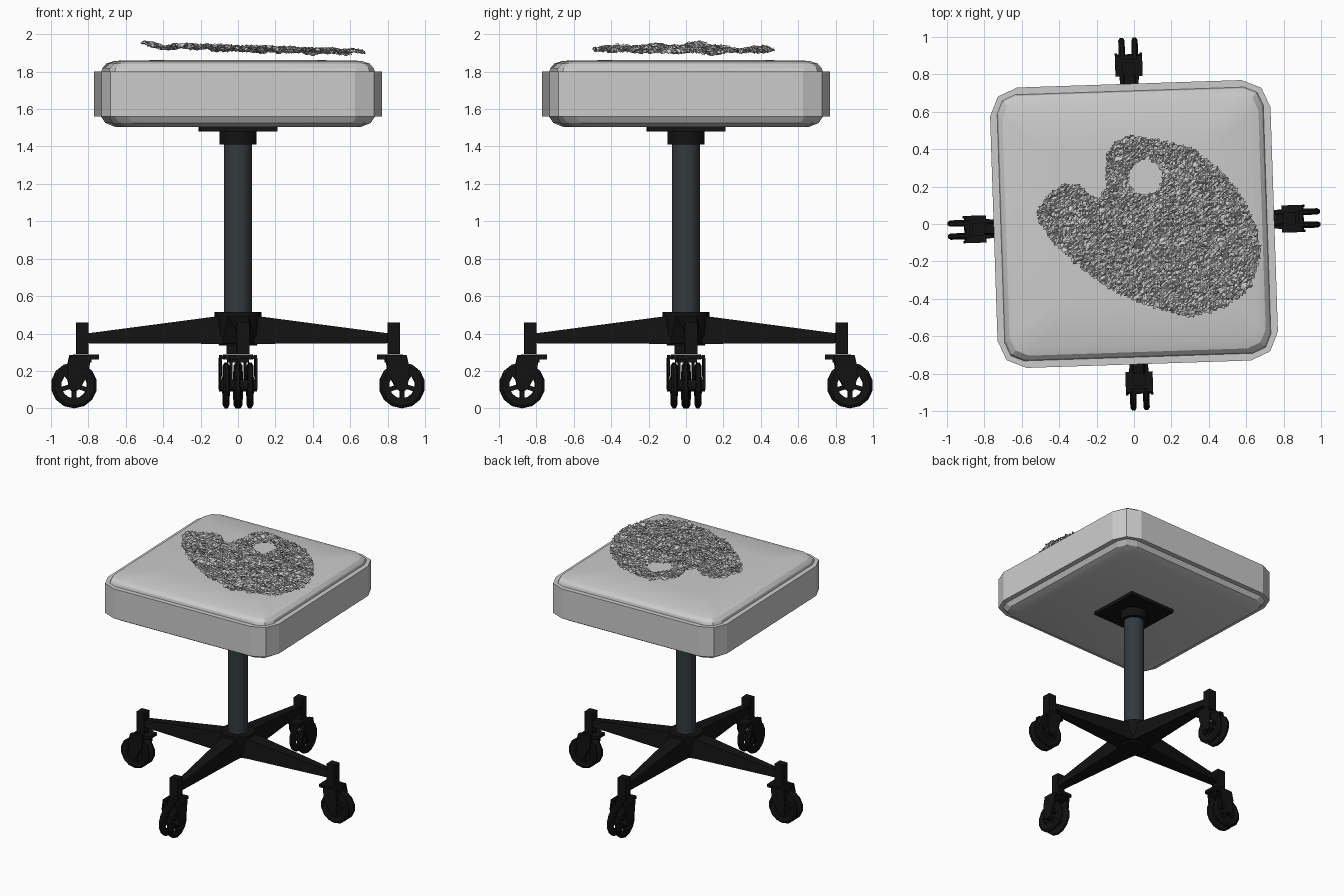
import bpy, bmesh, math, random
from mathutils import Vector, Matrix, noise

if "Cube" in bpy.data.objects:
    bpy.data.objects.remove(bpy.data.objects["Cube"])

random.seed(4)
TURN = math.radians(1.9)      # whole stool is turned slightly


def material(name, rgb):
    m = bpy.data.materials.new(name)
    m.diffuse_color = (*rgb, 1)
    m.use_nodes = True
    m.node_tree.nodes["Principled BSDF"].inputs["Base Color"].default_value = m.diffuse_color
    return m


BLACK = material("black_plastic", (0.006, 0.006, 0.006))
STEEL = material("dark_steel", (0.035, 0.042, 0.045))


def finish(name, bm, mat=None, turn=TURN, smooth=30):
    bmesh.ops.recalc_face_normals(bm, faces=bm.faces)
    me = bpy.data.meshes.new(name)
    bm.to_mesh(me)
    bm.free()
    ob = bpy.data.objects.new(name, me)
    bpy.context.collection.objects.link(ob)
    ob.rotation_euler.z = turn
    if mat:
        me.materials.append(mat)
    if smooth:
        bpy.ops.object.select_all(action='DESELECT')
        ob.select_set(True)
        bpy.context.view_layer.objects.active = ob
        bpy.ops.object.shade_smooth_by_angle(angle=math.radians(smooth))
    return ob


def loft(bm, rings, cap=True, closed=False):
    vs = [[bm.verts.new(p) for p in r] for r in rings]
    n = len(vs[0])
    pairs = list(zip(vs, vs[1:])) + ([(vs[-1], vs[0])] if closed else [])
    for a, b in pairs:
        for i in range(n):
            j = (i + 1) % n
            bm.faces.new((a[i], a[j], b[j], b[i]))
    if cap and not closed:
        bm.faces.new(vs[0])
        bm.faces.new(vs[-1])


def square(h, r, z):
    """Square outline with two-segment corners."""
    pts = []
    for k in range(4):
        c, s = round(math.cos(k * math.pi / 2)), round(math.sin(k * math.pi / 2))
        for x, y in ((h, h - r), (h - .3 * r, h - .3 * r), (h - r, h)):
            pts.append((c * x - s * y, s * x + c * y, z))
    return pts


def circle(r, z, n):
    return [(r * math.cos(2 * math.pi * i / n), r * math.sin(2 * math.pi * i / n), z) for i in range(n)]


def box(bm, x, y, z):
    loft(bm, [[(x[0], y[0], h), (x[1], y[0], h), (x[1], y[1], h), (x[0], y[1], h)] for h in z])


def wheel_ring(r, y, n=14):
    return [(.877 + r * math.sin(2 * math.pi * i / n), y, .123 + r * math.cos(2 * math.pi * i / n)) for i in range(n)]


# Seat cushion and the wide band around it
bm = bmesh.new()
loft(bm, [square(h, r, z) for h, r, z in (
    (.64, .09, 1.505), (.69, .1, 1.525), (.712, .1, 1.56), (.712, .1, 1.80),
    (.705, .1, 1.82), (.685, .1, 1.843), (.64, .09, 1.858), (.4, .06, 1.862))])
finish("seat_cushion", bm, smooth=20)
bm = bmesh.new()
loft(bm, [square(h, r, z) for h, r, z in (
    (.705, .1, 1.56), (.75, .15, 1.56), (.75, .15, 1.80), (.705, .1, 1.80))], closed=True)
finish("seat_band", bm, smooth=20)

# Mounting plate, collar, column and hub
bm = bmesh.new()
box(bm, (-.205, .205), (-.205, .205), (1.48, 1.507))
loft(bm, [circle(.1, z, 24) for z in (1.41, 1.485)])
finish("seat_mount", bm, BLACK)
bm = bmesh.new()
loft(bm, [circle(.075, z, 32) for z in (.5, 1.42)])
finish("column", bm, STEEL)
bm = bmesh.new()
loft(bm, [circle(r, z, 16) for r, z in ((.1, .335), (.11, .36), (.125, .39), (.125, .515), (.075, .515))])
finish("base_hub", bm, BLACK)

# Four legs, each with a twin-wheel caster
for k in range(4):
    turn = TURN + k * math.pi / 2
    bm = bmesh.new()
    loft(bm, [[(x, -w, b), (x, w, b), (x, w * .75, t), (x, -w * .75, t)]
              for x, w, b, t in ((.08, .085, .345, .495), (.14, .075, .345, .488), (.81, .032, .348, .40))])
    box(bm, (.80, .866), (-.034, .034), (.29, .46))
    finish(f"leg_{k + 1}", bm, BLACK, turn, 0)

    # Caster yoke: top plate and two side forks
    bm = bmesh.new()
    box(bm, (.745, .88), (-.05, .05), (.262, .287))
    loft(bm, [[(x, -.03, z0), (x, .03, z0), (x, .03, z1), (x, -.03, z1)]
              for x, z0, z1 in ((.785, .245, .27), (.905, .245, .27))])
    for s in (-1, 1):
        prof = ((.79, .285), (.90, .285), (.915, .22), (.905, .10), (.85, .10), (.80, .19))
        loft(bm, [[(x, s * y, z) for x, z in prof] for y in (.06, .073)])
        box(bm, (.79, .90), (min(s * .04, s * .07), max(s * .04, s * .07)), (.265, .283))
    finish(f"caster_fork_{k + 1}", bm, BLACK, turn, 0)

    # Wheels: two spoked rings on a common axle
    bm = bmesh.new()
    loft(bm, [wheel_ring(.032, y) for y in (-.072, .072)])
    for s in (-1, 1):
        loft(bm, [wheel_ring(r, s * y) for r, y in (
            (.07, .022), (.108, .018), (.123, .026), (.123, .042), (.108, .052), (.07, .046))], closed=True)
        for i in range(5):
            sp = bmesh.new()
            box(sp, (.025, .075), (s * .034 - .008, s * .034 + .008), (-.012, .012))
            sp.transform(Matrix.Translation((.877, 0, .123)) @ Matrix.Rotation(i * math.tau / 5 + .3, 4, 'Y'))
            tmp = bpy.data.meshes.new("tmp")
            sp.to_mesh(tmp)
            sp.free()
            bm.from_mesh(tmp)
            bpy.data.meshes.remove(tmp)
    finish(f"caster_wheels_{k + 1}", bm, BLACK, turn, 0)

# Crumpled, lacy palette-shaped patch hovering over the seat
OUT = [(-.52, .07), (-.45, .17), (-.37, .22), (-.29, .21), (-.24, .155), (-.18, .145), (-.15, .19),
       (-.147, .37), (-.10, .44), (-.02, .476), (.14, .45), (.32, .40), (.47, .28), (.59, .13),
       (.66, -.03), (.68, -.16), (.62, -.35), (.48, -.45), (.30, -.50), (.08, -.44), (-.13, -.35),
       (-.29, -.23), (-.425, -.11), (-.505, 0)]


def inside(x, y):
    if math.hypot(x - .06, y - .25) < .09:
        return False
    hit = False
    for (x0, y0), (x1, y1) in zip(OUT, OUT[1:] + OUT[:1]):
        if (y0 > y) != (y1 > y) and x < (x1 - x0) * (y - y0) / (y1 - y0) + x0:
            hit = not hit
    return hit


bm = bmesh.new()
STEP, grid = .0115, {}


def vert(i, j):
    if (i, j) not in grid:
        x = -.53 + (i + random.uniform(-.4, .4)) * STEP
        y = -.51 + (j + random.uniform(-.4, .4)) * STEP
        z = 1.922 - .03 * (x - .08) - .015 * y
        z += .022 * noise.noise(Vector((x * 9, y * 9, 2))) + random.uniform(-.012, .012)
        grid[i, j] = bm.verts.new((x, y, z))
    return grid[i, j]


for i in range(107):
    for j in range(88):
        if inside(-.53 + (i + .5) * STEP, -.51 + (j + .5) * STEP):
            a, b, c, d = vert(i, j), vert(i + 1, j), vert(i + 1, j + 1), vert(i, j + 1)
            for tri in ((a, b, c), (a, c, d)):
                if random.random() > .15:
                    bm.faces.new(tri)
finish("palette_patch", bm, None, 0, 0)
